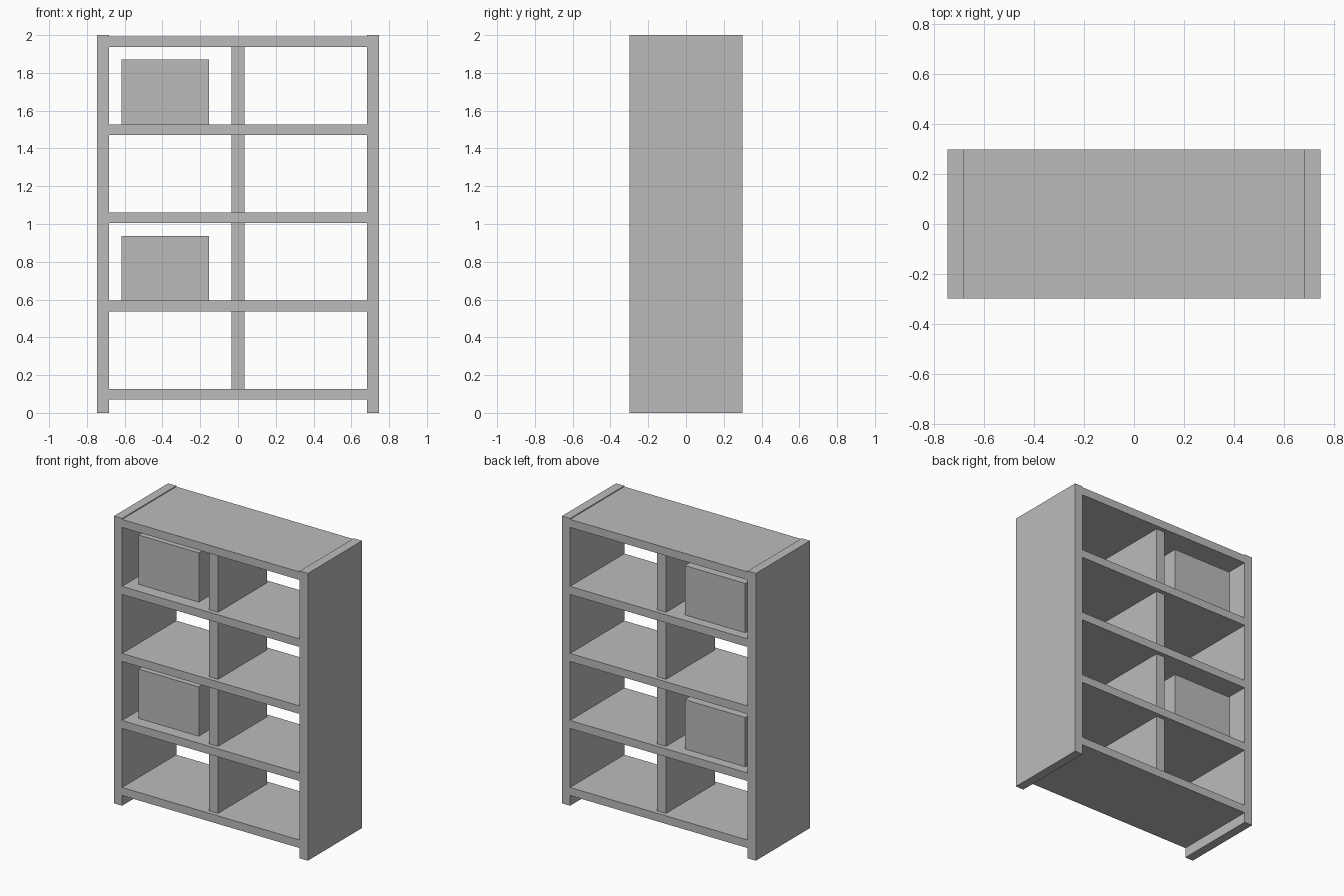
import bpy

cube = bpy.data.objects.get("Cube")
if cube:
    bpy.data.objects.remove(cube, do_unlink=True)

# One plain grey for the whole unit
grey = bpy.data.materials.new("plain grey")
grey.use_nodes = True
colour = (0.5, 0.5, 0.5, 1)
grey.diffuse_color = colour
grey.node_tree.nodes["Principled BSDF"].inputs["Base Color"].default_value = colour

WIDTH, DEPTH, HEIGHT = 1.494, 0.597, 2.0
SIDE = 0.063          # side panel thickness
BOARD = 0.056         # shelf thickness
PITCH = 0.4667        # shelf spacing
FIRST_TOP = 0.127     # top of the lowest shelf


def box(name, x, y, z):
    """Flat-faced box spanning the given (low, high) ranges."""
    ranges = (x, y, z)
    bpy.ops.mesh.primitive_cube_add(size=1, location=[(a + b) / 2 for a, b in ranges])
    obj = bpy.context.object
    obj.name = name
    obj.scale = [b - a for a, b in ranges]
    bpy.ops.object.transform_apply(location=False, rotation=False, scale=True)
    obj.data.materials.append(grey)
    return obj


half_w, half_d = WIDTH / 2, DEPTH / 2
inner = half_w - SIDE
full_depth = (-half_d, half_d)

# Side panels, standing as feet below the lowest shelf
box("left_side_panel", (inner, half_w), full_depth, (0, HEIGHT))
box("right_side_panel", (-half_w, -inner), full_depth, (0, HEIGHT))

# Shelves, the top one just below the panel tops
tops = [FIRST_TOP + PITCH * i for i in range(5)]
for i, top in enumerate(tops):
    box(f"shelf_{i + 1}", (-inner, inner), full_depth, (top - BOARD, top))

# Central dividers, slightly recessed front and back
for i, top in enumerate(tops[:-1]):
    box(f"divider_{i + 1}", (-0.034, 0.034), (-0.268, 0.268),
        (top, top + PITCH - BOARD))

# Storage boxes in two of the compartments
for name, top in (("lower_storage_box", tops[1]), ("upper_storage_box", tops[3])):
    box(name, (-0.618, -0.153), (-0.213, 0.231), (top, top + 0.343))
